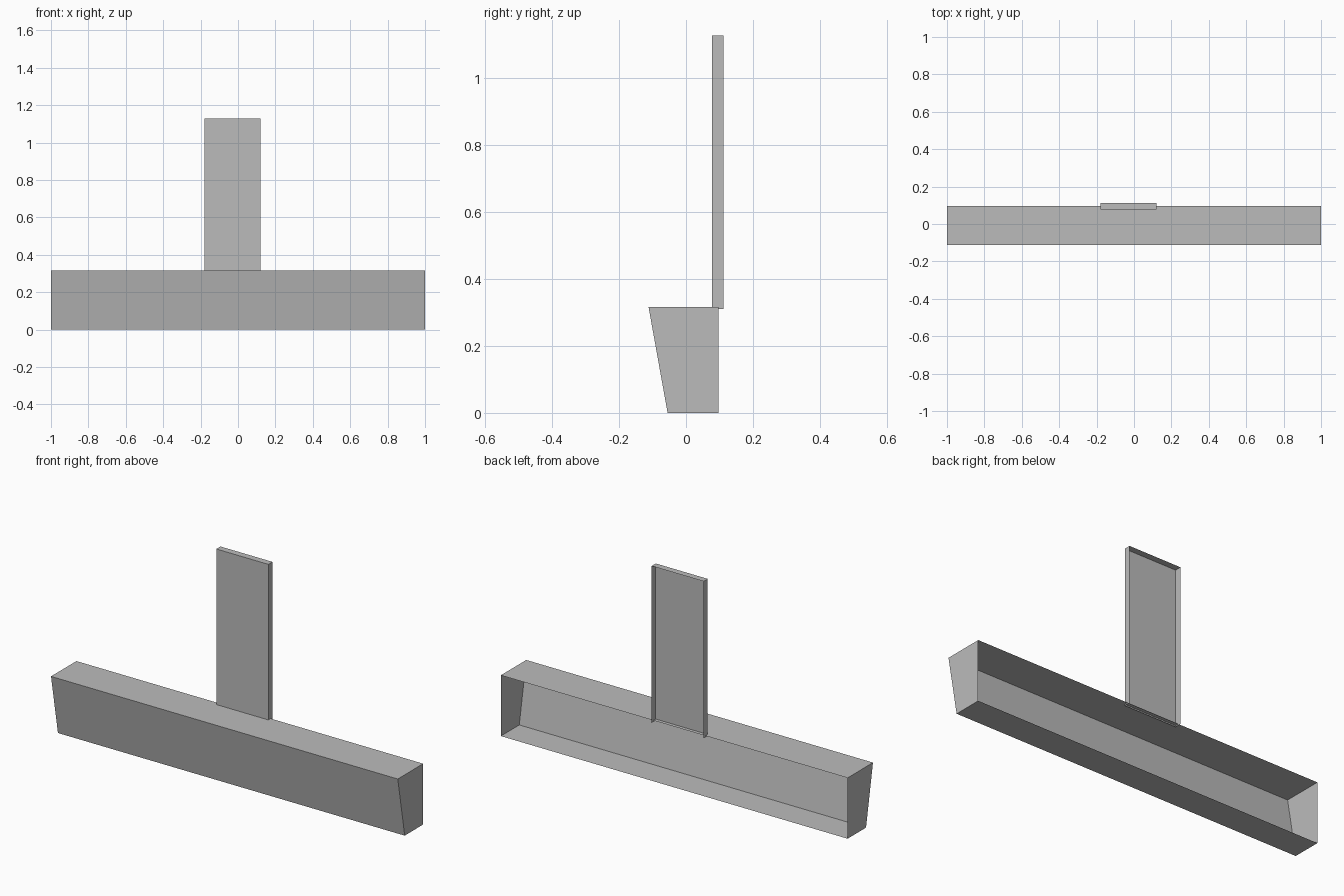
import bpy
import bmesh

if "Cube" in bpy.data.objects:
    bpy.data.objects.remove(bpy.data.objects["Cube"], do_unlink=True)

# One plain grey for everything
grey = bpy.data.materials.new("plain grey")
grey.use_nodes = True
colour = (0.5, 0.5, 0.5, 1)
grey.diffuse_color = colour
grey.node_tree.nodes["Principled BSDF"].inputs["Base Color"].default_value = colour


def open_shell(name, profile, x_min, x_max, open_sides):
    """Sweep a (y, z) profile along x as a thin skin, leaving some profile sides open."""
    bm = bmesh.new()
    right = [bm.verts.new((x_min, y, z)) for y, z in profile]
    left = [bm.verts.new((x_max, y, z)) for y, z in profile]
    bm.faces.new(right[::-1])
    bm.faces.new(left)
    count = len(profile)
    for i in range(count):
        j = (i + 1) % count
        if i not in open_sides:
            bm.faces.new((right[i], right[j], left[j], left[i]))
    mesh = bpy.data.meshes.new(name)
    bm.to_mesh(mesh)
    bm.free()
    mesh.materials.append(grey)
    obj = bpy.data.objects.new(name, mesh)
    bpy.context.collection.objects.link(obj)
    return obj


# Long box with a sloping front and an open back
# Profile order: front bottom, back bottom, back top, front top
open_shell("long_box", [(-0.055, 0), (0.097, 0), (0.097, 0.317), (-0.112, 0.317)],
           -1, 1, open_sides={1})

# Upright panel with shallow side and top returns, open at the back and bottom
open_shell("upright_panel", [(0.078, 0.31), (0.112, 0.31), (0.112, 1.128), (0.078, 1.128)],
           -0.18, 0.12, open_sides={0, 1})
